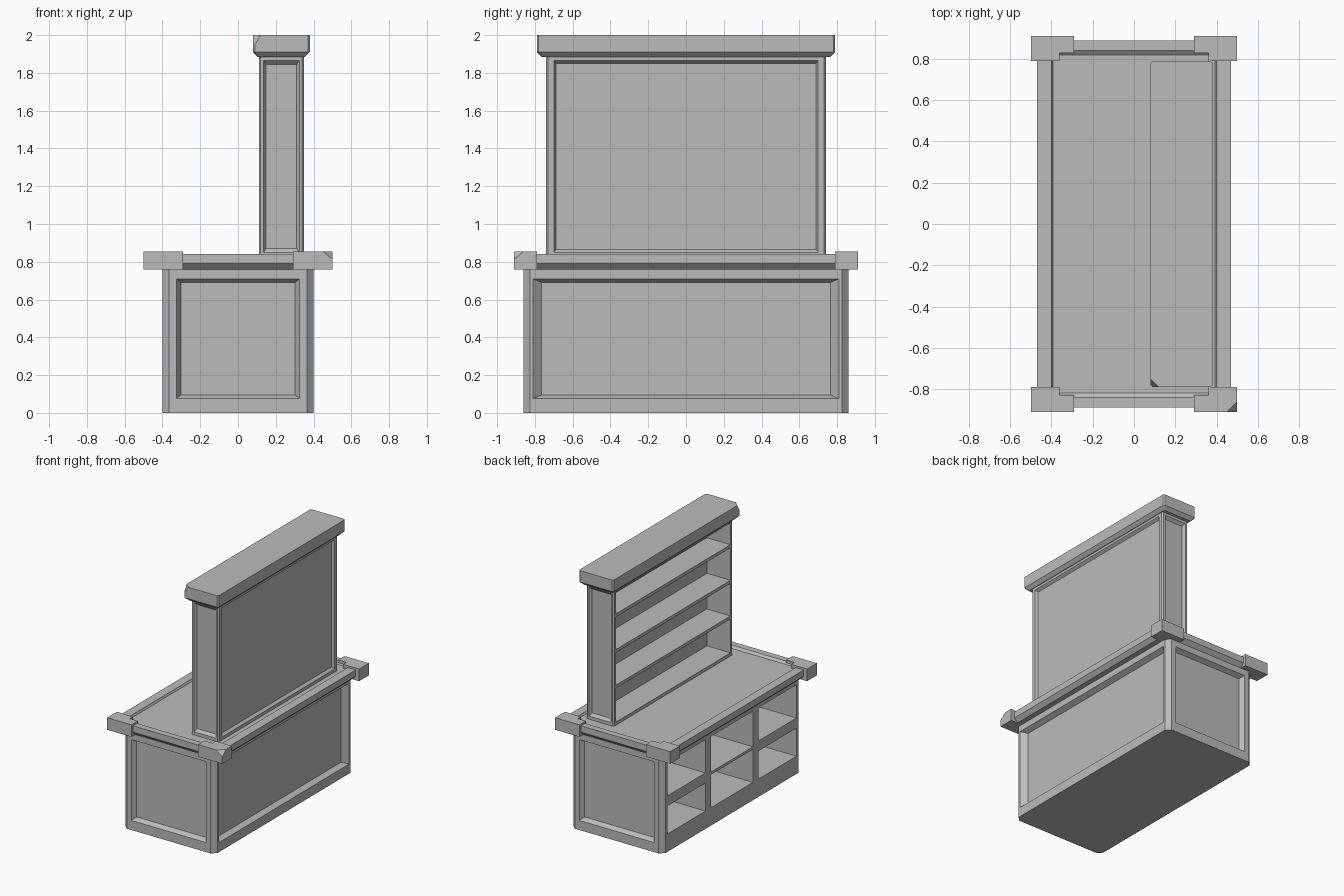
import bpy
import bmesh
from mathutils import Vector

cube = bpy.data.objects.get("Cube")
if cube:
    bpy.data.objects.remove(cube)

grey = bpy.data.materials.new("plain_grey")
grey.use_nodes = True
colour = (0.5, 0.5, 0.5, 1)
grey.diffuse_color = colour
grey.node_tree.nodes["Principled BSDF"].inputs["Base Color"].default_value = colour


def loft(bm, rings):
    """Join matching rings of points into one closed solid."""
    loops = [[bm.verts.new(p) for p in ring] for ring in rings]
    n = len(loops[0])
    for a, b in zip(loops, loops[1:]):
        for i in range(n):
            j = (i + 1) % n
            bm.faces.new((a[i], a[j], b[j], b[i]))
    bm.faces.new(loops[0])
    bm.faces.new(loops[-1])
    bmesh.ops.recalc_face_normals(bm, faces=bm.faces[:])


def make(name, bm):
    mesh = bpy.data.meshes.new(name)
    bm.to_mesh(mesh)
    bm.free()
    mesh.materials.append(grey)
    obj = bpy.data.objects.new(name, mesh)
    bpy.context.scene.collection.objects.link(obj)
    return obj


def level(z, cx, hx, hy, c):
    """Horizontal rectangle with cut corners."""
    quarter = [(hx, hy - c), (hx - c, hy)]
    pts = []
    for sx, sy, q in ((1, 1, quarter), (-1, 1, quarter[::-1]),
                      (-1, -1, quarter), (1, -1, quarter[::-1])):
        pts += [(cx + sx * x, sy * y, z) for x, y in q]
    return pts


def rect(axis, pos, u, v):
    """Rectangle facing x, y or z at the given position."""
    pts = []
    for a, b in ((0, 0), (1, 0), (1, 1), (0, 1)):
        p = [u[a], v[b]]
        p.insert(axis, pos)
        pts.append(p)
    return pts


def recess(bm, axis, pos, u, v, depth, su, sv):
    """Cutter with sloped sides for a sunken panel."""
    out = 1 if pos > 0 else -1
    inner_u, inner_v = (u[0] + su, u[1] - su), (v[0] + sv, v[1] - sv)
    loft(bm, [rect(axis, pos + 0.02 * out, u, v), rect(axis, pos, u, v),
              rect(axis, pos - depth * out, inner_u, inner_v)])


def hollow(bm, x, y, z):
    """Straight cutter for an open compartment."""
    loft(bm, [rect(0, x[0], y, z), rect(0, x[1], y, z)])


def cut(obj, bm):
    """Subtract the cutters, then keep only the finished mesh."""
    tool = make("cutter", bm)
    tool.hide_render = True
    mod = obj.modifiers.new("cut", "BOOLEAN")
    mod.operation, mod.solver, mod.object = "DIFFERENCE", "EXACT", tool
    graph = bpy.context.evaluated_depsgraph_get()
    mesh = bpy.data.meshes.new_from_object(obj.evaluated_get(graph))
    obj.modifiers.clear()
    obj.data = mesh
    bpy.data.objects.remove(tool)


def chip(bm, point, normal):
    """Slice a worn corner off a part."""
    geom = bm.verts[:] + bm.edges[:] + bm.faces[:]
    res = bmesh.ops.bisect_plane(bm, geom=geom, plane_co=Vector(point),
                                 plane_no=Vector(normal), clear_outer=True)
    edges = [e for e in res["geom_cut"] if isinstance(e, bmesh.types.BMEdge)]
    bmesh.ops.holes_fill(bm, edges=edges, sides=0)


# Lower cabinet: sunken panels on three sides
bm = bmesh.new()
loft(bm, [level(z, 0, 0.4, 0.86, 0.035) for z in (0, 0.77)])
base = make("base_cabinet", bm)
tools = bmesh.new()
panel_z = (0.075, 0.71)
for y in (-0.86, 0.86):
    recess(tools, 1, y, (-0.325, 0.325), panel_z, 0.035, 0.022, 0.02)
recess(tools, 0, 0.4, (-0.81, 0.81), panel_z, 0.04, 0.045, 0.02)

# Lower cabinet: open compartments in three columns
for s in (-1, 1):
    column = sorted((s * 0.33, s * 0.8))
    for z in ((0.14, 0.36), (0.44, 0.7)):
        hollow(tools, (-0.45, -0.05), column, z)
for z in ((0.14, 0.4), (0.42, 0.7)):
    hollow(tools, (-0.45, -0.05), (-0.26, 0.26), z)
cut(base, tools)

# Counter with a raised rim
bm = bmesh.new()
loft(bm, [level(0.76, 0, 0.44, 0.86, 0.01), level(0.79, 0, 0.47, 0.89, 0.01),
          level(0.84, 0, 0.47, 0.89, 0.01)])
counter = make("counter", bm)
tools = bmesh.new()
recess(tools, 2, 0.84, (-0.4, 0.4), (-0.84, 0.84), 0.015, 0.008, 0.02)
cut(counter, tools)

# Corner blocks of the counter
corner = [(0.5, 0.91), (0.29, 0.91), (0.29, 0.83), (0.36, 0.83), (0.36, 0.79), (0.5, 0.79)]
for sx, side in ((1, "left"), (-1, "right")):
    for sy, end in ((-1, "front"), (1, "back")):
        bm = bmesh.new()
        loft(bm, [[(sx * x, sy * y, z) for x, y in corner] for z in (0.76, 0.855)])
        if (side, end) == ("left", "front"):
            chip(bm, (0.47, -0.89, 0.855), (1, -1, 1.2))
        make(f"corner_block_{end}_{side}", bm)

# Upper shelf unit: sunken panels and four open shelves
bm = bmesh.new()
loft(bm, [level(z, 0.23, 0.12, 0.74, 0.01) for z in (0.815, 1.9)])
hutch = make("upper_shelf_unit", bm)
tools = bmesh.new()
panel_z = (0.85, 1.865)
for y in (-0.74, 0.74):
    recess(tools, 1, y, (0.135, 0.325), panel_z, 0.02, 0.014, 0.02)
recess(tools, 0, 0.35, (-0.7, 0.7), panel_z, 0.02, 0.012, 0.015)
for z in ((0.85, 1.115), (1.14, 1.395), (1.42, 1.675), (1.7, 1.87)):
    hollow(tools, (0.05, 0.315), (-0.71, 0.71), z)
cut(hutch, tools)

# Cap on the shelf unit
bm = bmesh.new()
loft(bm, [level(1.885, 0.23, 0.125, 0.765, 0.01), level(1.91, 0.23, 0.15, 0.79, 0.01),
          level(2.0, 0.23, 0.15, 0.79, 0.01)])
chip(bm, (0.1, -0.77, 2.0), (-1, -1, 0.6))
make("top_cap", bm)
